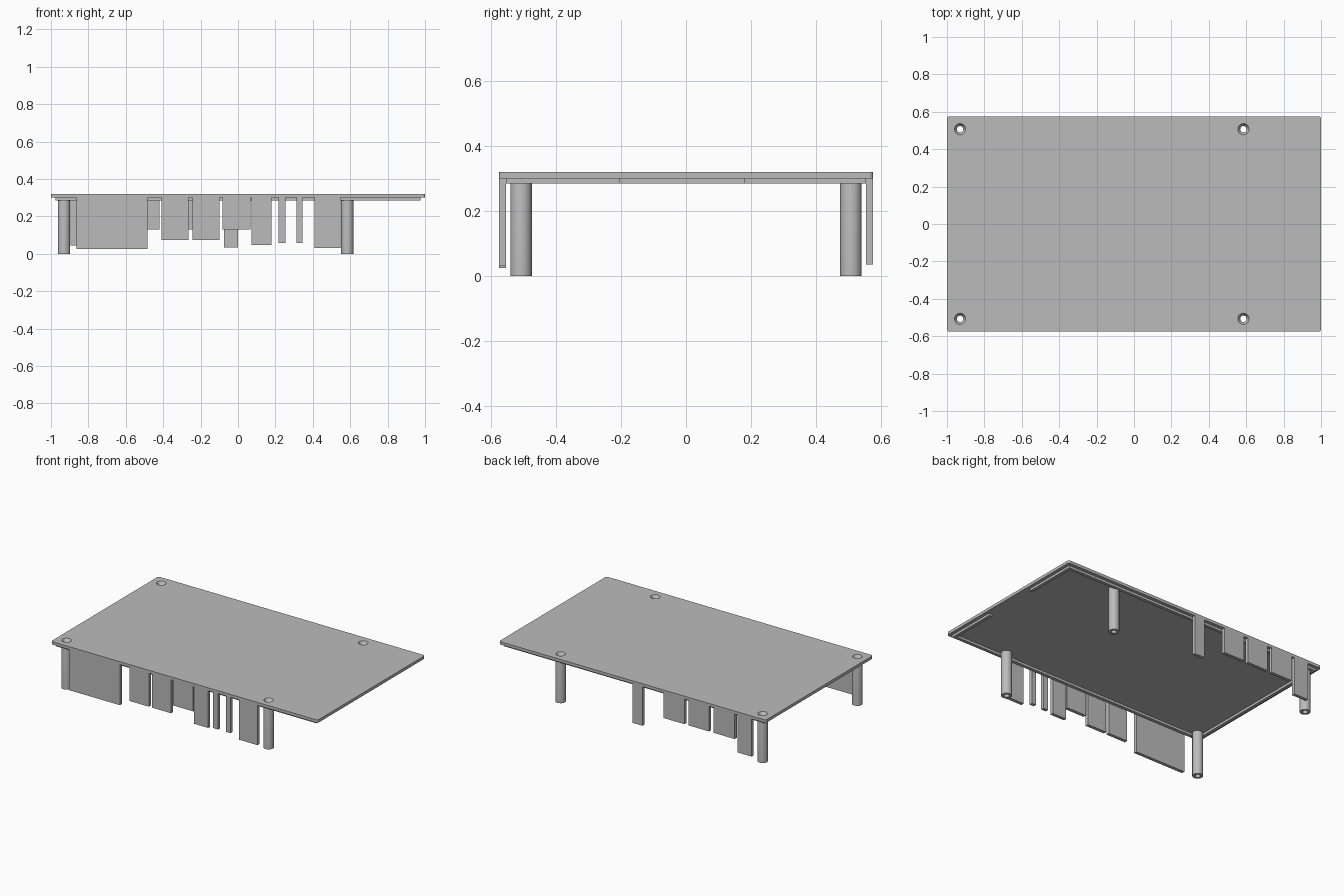
import bpy, bmesh
from math import cos, sin, tau, radians

cube = bpy.data.objects.get("Cube")
if cube:
    bpy.data.objects.remove(cube, do_unlink=True)

grey = bpy.data.materials.new("plain grey")
grey.use_nodes = True
colour = (0.5, 0.5, 0.5, 1)
grey.diffuse_color = colour
grey.node_tree.nodes["Principled BSDF"].inputs["Base Color"].default_value = colour

PLATE_X, PLATE_Y = 1.0, 0.575
PLATE_LOW, PLATE_TOP = 0.30, 0.32
LIP_X, LIP_Y, LIP_LOW = 0.977, 0.553, 0.284
WALL = 0.021
SEGMENTS = 32


def finish(name, bm):
    bmesh.ops.recalc_face_normals(bm, faces=bm.faces)
    mesh = bpy.data.meshes.new(name)
    bm.to_mesh(mesh)
    bm.free()
    mesh.materials.append(grey)
    obj = bpy.data.objects.new(name, mesh)
    bpy.context.collection.objects.link(obj)
    return obj


def box(name, x0, x1, y0, y1, z0, z1, corner=0):
    bm = bmesh.new()
    bmesh.ops.create_cube(bm, size=1)
    for v in bm.verts:
        v.co = ((x0 + x1) / 2 + v.co.x * (x1 - x0),
                (y0 + y1) / 2 + v.co.y * (y1 - y0),
                (z0 + z1) / 2 + v.co.z * (z1 - z0))
    if corner:
        upright = [e for e in bm.edges
                   if abs(e.verts[0].co.z - e.verts[1].co.z) > 1e-4]
        bmesh.ops.bevel(bm, geom=upright, offset=corner, segments=4,
                        profile=0.5, affect='EDGES')
    return finish(name, bm)


def lathe(name, profile, x, y):
    """Revolve a closed (radius, height) outline about an upright axis."""
    bm = bmesh.new()
    rings = []
    for i in range(SEGMENTS):
        a = tau * i / SEGMENTS
        rings.append([bm.verts.new((x + r * cos(a), y + r * sin(a), z))
                      for r, z in profile])
    n = len(profile)
    for i in range(SEGMENTS):
        a, b = rings[i], rings[(i + 1) % SEGMENTS]
        for j in range(n):
            k = (j + 1) % n
            bm.faces.new((a[j], b[j], b[k], a[k]))
    return finish(name, bm)


def activate(obj):
    bpy.ops.object.select_all(action='DESELECT')
    obj.select_set(True)
    bpy.context.view_layer.objects.active = obj


# Cover plate and its four hollow, countersunk standoffs
plate = box("cover_plate", -PLATE_X, PLATE_X, -PLATE_Y, PLATE_Y,
            PLATE_LOW, PLATE_TOP, corner=0.012)
standoff_profile = [(0.017, 0), (0.033, 0), (0.033, 0.305),
                    (0.030, PLATE_TOP), (0.017, PLATE_LOW)]
for side, x in (("right", -0.93), ("left", 0.585)):
    for end, y in (("front", -0.507), ("back", 0.507)):
        bm = bmesh.new()
        bmesh.ops.create_cone(bm, cap_ends=True, segments=SEGMENTS,
                              radius1=0.030, radius2=0.030, depth=0.1)
        bmesh.ops.translate(bm, verts=bm.verts, vec=(x, y, PLATE_TOP))
        cutter = finish("hole_cutter", bm)
        cutter.hide_render = True
        activate(plate)
        cut = plate.modifiers.new("screw_hole", 'BOOLEAN')
        cut.operation = 'DIFFERENCE'
        cut.object = cutter
        bpy.ops.object.modifier_apply(modifier=cut.name)
        bpy.data.objects.remove(cutter, do_unlink=True)

        post = lathe(f"standoff_{end}_{side}", standoff_profile, x, y)
        activate(post)
        bpy.ops.object.shade_smooth_by_angle(angle=radians(25))

# Locating lip under the plate, open in the middle of the left end
lip_z = (LIP_LOW, PLATE_LOW)
box("lip_front", -LIP_X, LIP_X, -LIP_Y, -LIP_Y + WALL, *lip_z)
box("lip_back", -LIP_X, LIP_X, LIP_Y - WALL, LIP_Y, *lip_z)
box("lip_right", -LIP_X, -LIP_X + WALL, -LIP_Y + WALL, LIP_Y - WALL, *lip_z)
box("lip_left_front", LIP_X - WALL, LIP_X, -LIP_Y + WALL, -0.204, *lip_z)
box("lip_left_back", LIP_X - WALL, LIP_X, 0.18, LIP_Y - WALL, *lip_z)

# Hanging tabs along both long edges: start, end, bottom height
front_tabs = [(-0.863, -0.484, 0.025), (-0.41, -0.265, 0.073),
              (-0.243, -0.10, 0.073), (-0.083, 0.066, 0.13),
              (0.073, 0.179, 0.048), (0.217, 0.253, 0.057),
              (0.313, 0.345, 0.057), (0.41, 0.548, 0.03)]
back_tabs = [(-0.895, -0.79, 0.045), (-0.768, -0.608, 0.13),
             (-0.575, -0.421, 0.13), (-0.39, -0.235, 0.13),
             (-0.076, 0.0, 0.035)]
for i, (x0, x1, low) in enumerate(front_tabs, 1):
    box(f"front_tab_{i}", x0, x1, -PLATE_Y, -LIP_Y, low, PLATE_LOW)
for i, (x0, x1, low) in enumerate(back_tabs, 1):
    box(f"back_tab_{i}", x0, x1, LIP_Y, PLATE_Y, low, PLATE_LOW)
